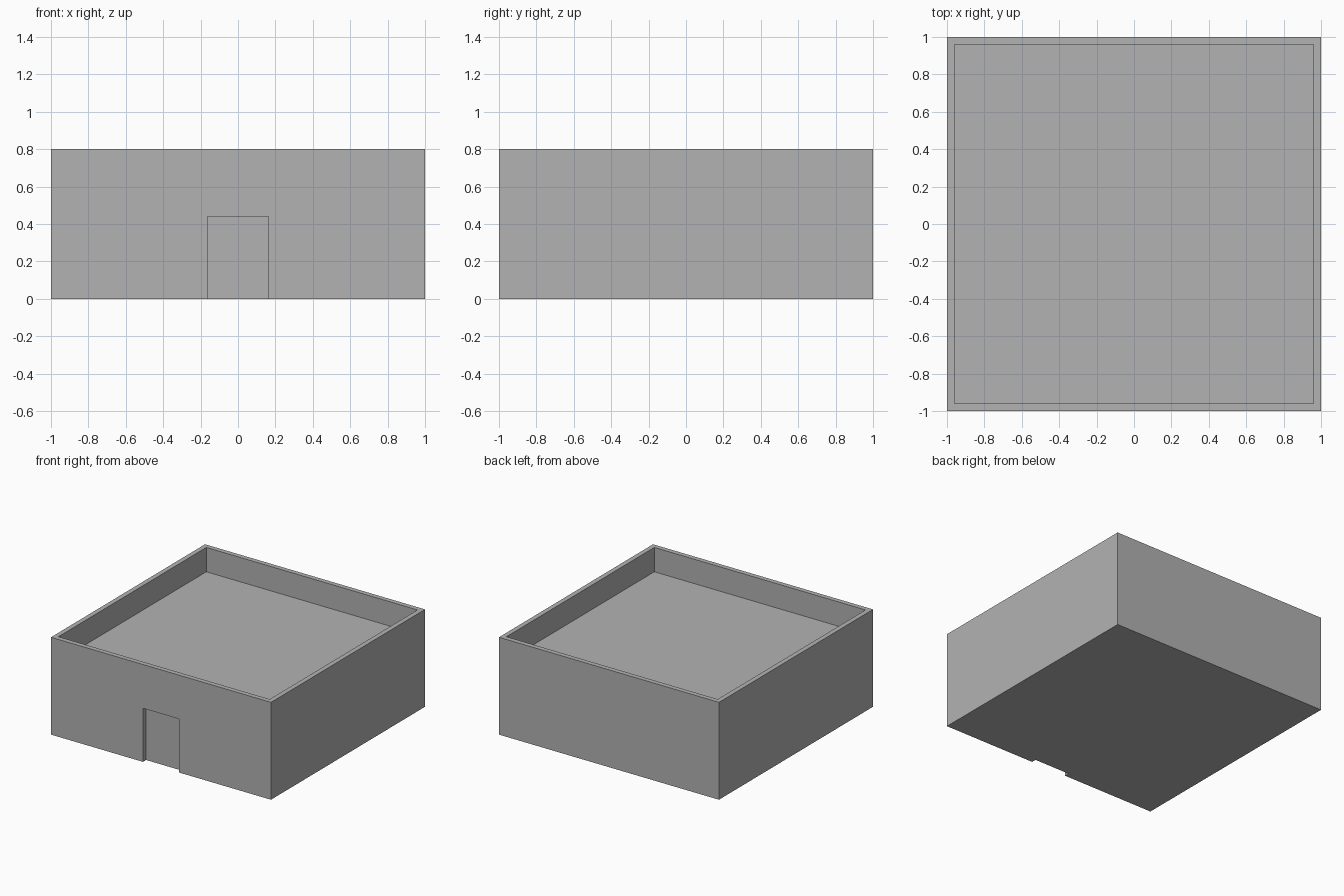
import bpy

default = bpy.data.objects.get("Cube")
if default:
    bpy.data.objects.remove(default, do_unlink=True)

SIZE, HEIGHT = 2.0, 0.8
WALL = 0.04            # parapet thickness and doorway depth
ROOF = 0.6             # height of the sunken roof
DOOR_W, DOOR_H = 0.326, 0.44
OVER = 0.1             # cutter overshoot

# Plain grey for the whole building
grey = bpy.data.materials.new("plain_grey")
grey.use_nodes = True
colour = (0.448, 0.448, 0.448, 1)
grey.diffuse_color = colour
grey.node_tree.nodes["Principled BSDF"].inputs["Base Color"].default_value = colour


def box(name, low, high):
    """Axis-aligned box between two corners."""
    centre = [(a + b) / 2 for a, b in zip(low, high)]
    bpy.ops.mesh.primitive_cube_add(size=1, location=centre)
    obj = bpy.context.object
    obj.name = name
    obj.scale = [b - a for a, b in zip(low, high)]
    bpy.ops.object.transform_apply(location=True, rotation=False, scale=True)
    obj.data.materials.append(grey)
    return obj


def cut(target, cutter):
    """Carve the cutter out of the target, then remove the cutter."""
    cutter.hide_render = True
    mod = target.modifiers.new(cutter.name, "BOOLEAN")
    mod.operation = "DIFFERENCE"
    mod.solver = "EXACT"
    mod.object = cutter
    bpy.context.view_layer.objects.active = target
    bpy.ops.object.modifier_apply(modifier=mod.name)
    bpy.data.objects.remove(cutter, do_unlink=True)


half = SIZE / 2
inner = half - WALL

# Main block
building = box("building", (-half, -half, 0), (half, half, HEIGHT))

# Sunken flat roof behind the parapet
cut(building, box("roof_recess", (-inner, -inner, ROOF), (inner, inner, HEIGHT + OVER)))

# Shallow doorway in the front wall, open at the ground
cut(building, box("doorway", (-DOOR_W / 2, -half - OVER, -OVER),
                  (DOOR_W / 2, -inner, DOOR_H)))
